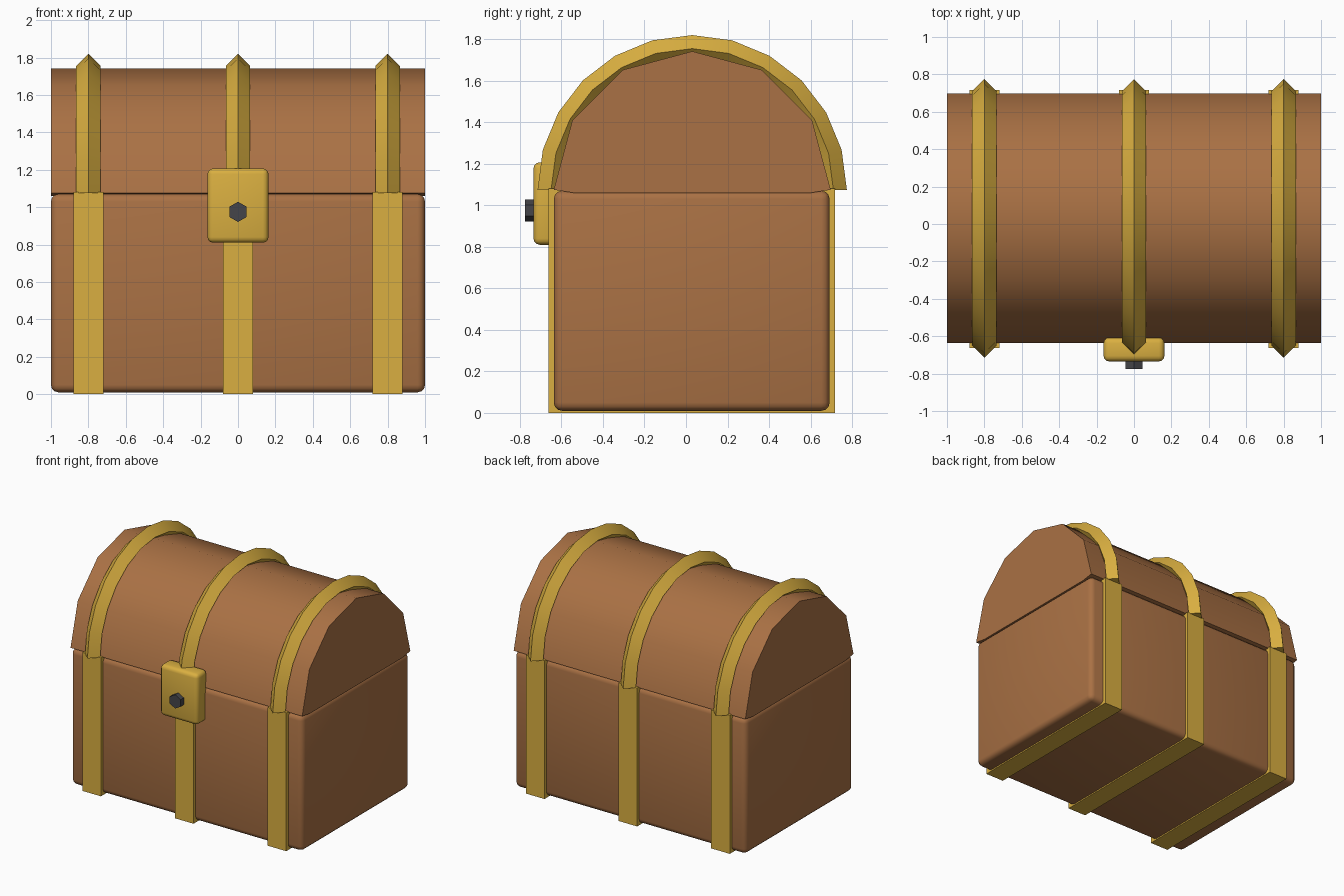
import bpy, bmesh
from math import sin, cos, pi, radians

if "Cube" in bpy.data.objects:
    bpy.data.objects.remove(bpy.data.objects["Cube"], do_unlink=True)

MID_Y = 0.03      # depth centre of the chest body
SEAM_Z = 1.075    # height where lid meets box
STRAP_X = (-0.8, 0, 0.8)


def material(name, rgb):
    mat = bpy.data.materials.new(name)
    mat.use_nodes = True
    color = (*rgb, 1)
    mat.diffuse_color = color
    mat.node_tree.nodes["Principled BSDF"].inputs["Base Color"].default_value = color
    return mat


WOOD = material("brown wood", (0.40, 0.165, 0.058))
GOLD = material("gold metal", (0.70, 0.43, 0.052))
IRON = material("dark iron", (0.06, 0.06, 0.068))


def finish(obj, name, mat, smooth=None):
    obj.name = obj.data.name = name
    obj.data.materials.append(mat)
    if smooth:
        bpy.ops.object.select_all(action="DESELECT")
        obj.select_set(True)
        bpy.context.view_layer.objects.active = obj
        bpy.ops.object.shade_smooth_by_angle(angle=radians(smooth))
    return obj


def box(name, mat, low, high, bevel=0):
    bpy.ops.mesh.primitive_cube_add(
        size=1, location=[(a + b) / 2 for a, b in zip(low, high)])
    obj = bpy.context.object
    obj.scale = [b - a for a, b in zip(low, high)]
    bpy.ops.object.transform_apply(location=False, rotation=False, scale=True)
    if bevel:
        mod = obj.modifiers.new("rounded edges", "BEVEL")
        mod.width = bevel
        mod.segments = 3
        bpy.ops.object.modifier_apply(modifier=mod.name)
    return finish(obj, name, mat, 40 if bevel else None)


def loft(name, mat, rings, smooth):
    """Skin a list of equal closed rings and cap both ends."""
    bm = bmesh.new()
    loops = [[bm.verts.new(p) for p in ring] for ring in rings]
    n = len(loops[0])
    for a, b in zip(loops, loops[1:]):
        for i in range(n):
            j = (i + 1) % n
            bm.faces.new((a[i], a[j], b[j], b[i]))
    bm.faces.new(loops[0])
    bm.faces.new(loops[-1])
    bmesh.ops.recalc_face_normals(bm, faces=bm.faces)
    mesh = bpy.data.meshes.new(name)
    bm.to_mesh(mesh)
    bm.free()
    obj = bpy.data.objects.new(name, mesh)
    bpy.context.collection.objects.link(obj)
    return finish(obj, name, mat, smooth)


# Wooden box
box("chest_box", WOOD, (-1, -0.637, 0.01), (1, 0.692, 1.07), 0.04)

# Domed lid: half a twelve-sided barrel with a shallow underside
profile = [(MID_Y - 0.667 * cos(i * pi / 6), SEAM_Z + 0.667 * sin(i * pi / 6))
           for i in range(7)]
profile += [(MID_Y + 0.57, 1.06), (MID_Y - 0.57, 1.06)]
loft("chest_lid", WOOD, [[(x, y, z) for y, z in profile] for x in (-1, 1)], 35)

# Metal straps around the box, and diamond-section hoops over the lid
for side, x in zip(("right", "middle", "left"), STRAP_X):
    box(f"{side}_box_strap", GOLD, (x - 0.08, -0.662, 0), (x + 0.08, 0.717, 1.08))
    rings = []
    for i in range(13):
        a = i * pi / 12
        section = [(0.065, 0.68), (0, 0.745), (-0.065, 0.68), (0, 0.615)]
        rings.append([(x + dx, MID_Y - r * cos(a), SEAM_Z + r * sin(a))
                      for dx, r in section])
    loft(f"{side}_lid_hoop", GOLD, rings, 30)

# Lock plate with a six-sided stud
box("lock_plate", GOLD, (-0.163, -0.735, 0.81), (0.163, -0.607, 1.207), 0.03)
bpy.ops.mesh.primitive_cylinder_add(
    vertices=6, radius=0.054, depth=0.08,
    location=(0, -0.735, 0.975), rotation=(pi / 2, 0, 0))
finish(bpy.context.object, "lock_stud", IRON)
